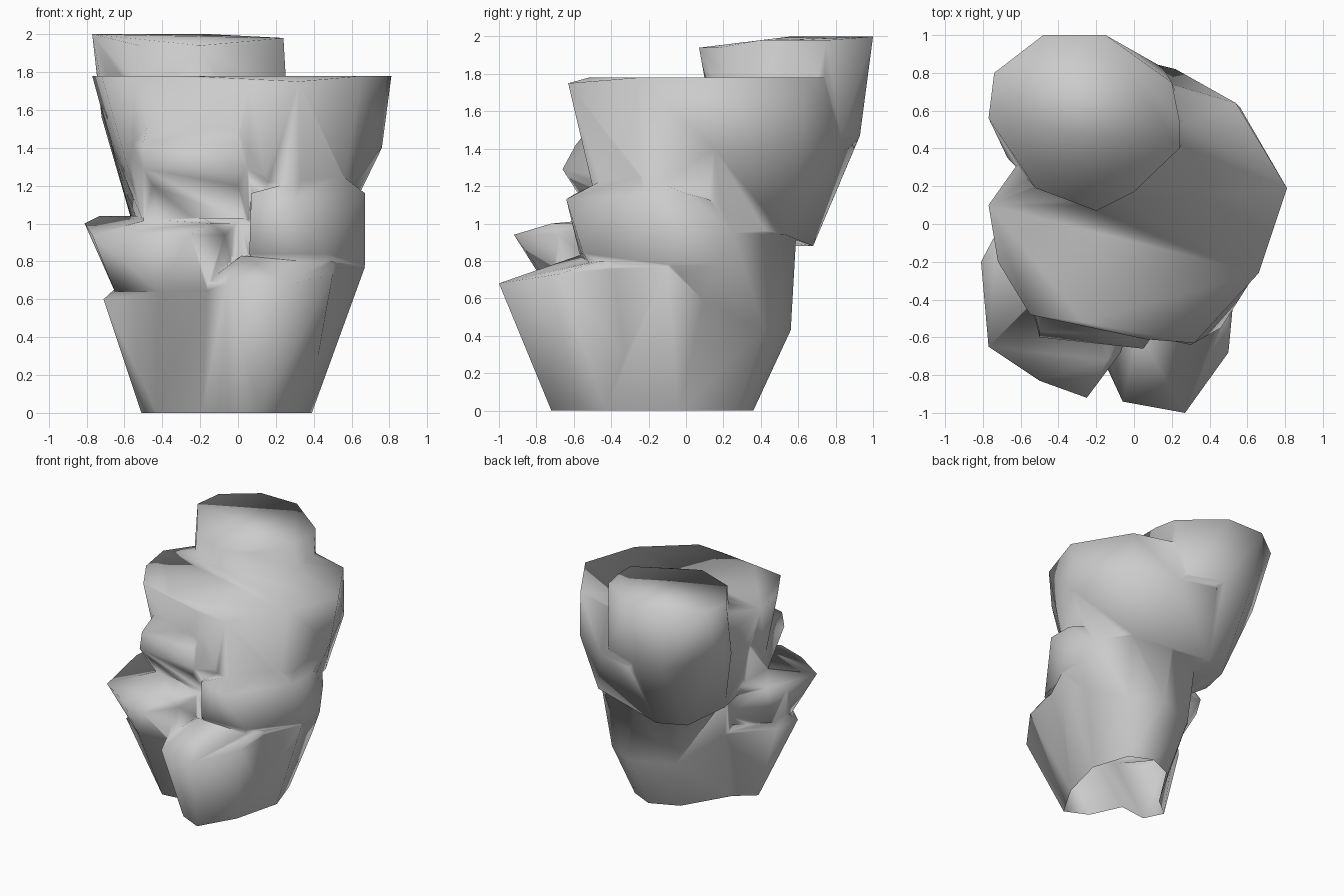
import bpy
import bmesh

old = bpy.data.objects.get("Cube")
if old:
    bpy.data.objects.remove(old, do_unlink=True)


def make_material(name, colour):
    material = bpy.data.materials.new(name)
    material.use_nodes = True
    material.diffuse_color = colour
    material.node_tree.nodes["Principled BSDF"].inputs["Base Color"].default_value = colour
    return material


stone = make_material("grey stone", (0.6, 0.6, 0.6, 1))


def level(z, *corners):
    """Corner points that share one height."""
    return [(x, y, z) for x, y in corners]


def boulder(name, *layers):
    """Wrap a convex skin around layers of corner points."""
    bm = bmesh.new()
    for layer in layers:
        for corner in layer:
            bm.verts.new(corner)
    bmesh.ops.convex_hull(bm, input=bm.verts[:], use_existing_faces=False)
    spare = [v for v in bm.verts if not v.link_faces]
    bmesh.ops.delete(bm, geom=spare, context="VERTS")
    bmesh.ops.recalc_face_normals(bm, faces=bm.faces[:])
    mesh = bpy.data.meshes.new(name)
    bm.to_mesh(mesh)
    bm.free()
    mesh.materials.append(stone)
    obj = bpy.data.objects.new(name, mesh)
    bpy.context.scene.collection.objects.link(obj)
    return obj


def fuse(name, base, *others):
    """Melt boulders into one smooth skin that is open underneath."""
    for other in others:
        union = base.modifiers.new(other.name, "BOOLEAN")
        union.operation = "UNION"
        union.solver = "EXACT"
        union.object = other
    graph = bpy.context.evaluated_depsgraph_get()
    mesh = bpy.data.meshes.new_from_object(base.evaluated_get(graph))
    base.modifiers.clear()
    base.data = mesh
    base.name = mesh.name = name
    for other in others:
        bpy.data.objects.remove(other, do_unlink=True)
    bm = bmesh.new()
    bm.from_mesh(mesh)
    underside = [f for f in bm.faces if max(v.co.z for v in f.verts) < 0.01]
    bmesh.ops.delete(bm, geom=underside, context="FACES")
    for face in bm.faces:
        face.smooth = True
    bm.to_mesh(mesh)
    bm.free()


# Large lower rock that carries the stack
lower_rock = boulder(
    "lower_rock",
    level(0, (.29, -.43), (.39, -.04), (.29, .27), (.1, .36), (-.13, .26), (-.35, -.11), (-.19, -.37)),
    level(.43, (.46, .05), (.4, .42), (.15, .56), (-.2, .42)),
    level(.77, (.67, -.1), (.05, -.54), (.5, -.45)),
    level(.95, (.62, .25), (.44, .5), (.1, .59), (-.25, .45), (-.45, .1)),
    level(1.03, (0, -.54), (-.3, -.42)),
)

# Raised shoulder on the lower rock
shoulder_rock = boulder(
    "shoulder_rock",
    level(.43, (.46, .05), (.4, .42), (.3, -.3)),
    level(.78, (.67, -.1), (.66, .15), (.1, 0)),
    level(.84, (.06, -.57), (.46, -.55)),
    level(.95, (.62, .25), (.44, .5), (.1, .3)),
    level(1.13, (.3, -.64), (.63, .12), (.1, .1)),
    level(1.16, (.07, -.59), (.67, -.22), (.67, 0)),
    [(.33, -.45, 1.23), (.54, -.24, 1.26)],
)

# Low rock leaning out at the front
front_rock = boulder(
    "front_rock",
    level(0, (.12, -.72), (-.07, -.63), (-.19, -.37), (.29, -.43), (.37, -.1)),
    level(.68, (-.06, -.94), (.27, -1), (-.18, -.68)),
    [(.5, -.68, .73), (.5, -.46, .8), (.55, -.15, .78), (.02, -.57, .83), (-.2, -.3, .7)],
)

# Side rock: a narrow foot with a wider head set on a small ledge
side_rock_foot = boulder(
    "side_rock_foot",
    level(0, (-.51, -.24), (-.43, -.4), (-.19, -.37), (-.35, -.11), (-.1, -.1)),
    level(.6, (-.71, -.48), (-.67, -.25), (-.4, .05), (-.1, 0)),
    level(.64, (-.42, -.73), (-.16, -.7)),
    level(.7, (-.6, -.35), (-.1, -.5)),
)
side_rock_head = boulder(
    "side_rock_head",
    level(.64, (-.65, -.48), (-.62, -.25), (-.42, -.73), (-.16, -.7), (-.3, .05), (0, -.3)),
    level(.94, (-.77, -.65), (-.5, -.83), (-.25, -.92), (-.07, -.68)),
    level(1, (-.81, -.2), (-.14, -.72), (0, -.45)),
    level(1.04, (-.73, -.05), (-.5, .08), (-.2, -.3)),
)

# Wide middle rock flaring up to a flat top
middle_rock = boulder(
    "middle_rock",
    level(.88, (-.2, .68), (-.42, .58)),
    level(.94, (.45, .53), (-.54, .25)),
    level(1.01, (-.53, .1), (-.5, -.3), (.05, -.45), (.42, -.25), (.57, .2)),
    level(1.2, (.28, -.5), (.58, -.2)),
    level(1.4, (.76, .15), (.56, .62), (.22, .82), (-.1, .9)),
    level(1.75, (.06, -.61), (.32, -.63)),
    level(1.78, (-.6, .34), (-.77, .1), (-.72, -.2), (-.55, -.48), (-.27, -.52),
          (.66, -.26), (.81, .19), (.54, .64), (.2, .74)),
)

# Bulge low on the front of the middle rock
front_bulge = boulder(
    "front_bulge",
    level(1.01, (-.54, .1), (-.5, -.38), (.05, -.48), (.2, -.3)),
    level(1.2, (-.45, -.54), (0, -.6), (.2, -.45)),
    level(1.29, (-.5, -.6), (-.2, -.62), (.05, -.66)),
    level(1.42, (-.67, .1), (-.5, -.57), (0, -.59)),
    level(1.53, (-.48, -.42), (0, -.5), (-.55, .1)),
)

# Upper rock rising from the back of the middle rock
upper_rock = boulder(
    "upper_rock",
    level(.88, (-.2, .68), (-.42, .58)),
    level(.94, (-.54, .25), (.3, .5)),
    level(1.47, (-.42, .92), (-.15, .93), (-.67, .35), (.15, .83)),
    level(1.56, (-.72, .6), (.2, .6)),
    level(1.74, (.21, .45), (0, .28), (-.18, .16), (-.5, .25)),
    level(1.94, (-.2, .07), (-.52, .19), (0, .17)),
    level(1.98, (.24, .4), (.24, .55), (.2, .75), (.03, .87)),
    level(2, (-.15, 1), (-.48, 1), (-.74, .8), (-.77, .56)),
)

fuse("rock_stack", lower_rock, shoulder_rock, front_rock, side_rock_foot, side_rock_head,
     middle_rock, front_bulge, upper_rock)
